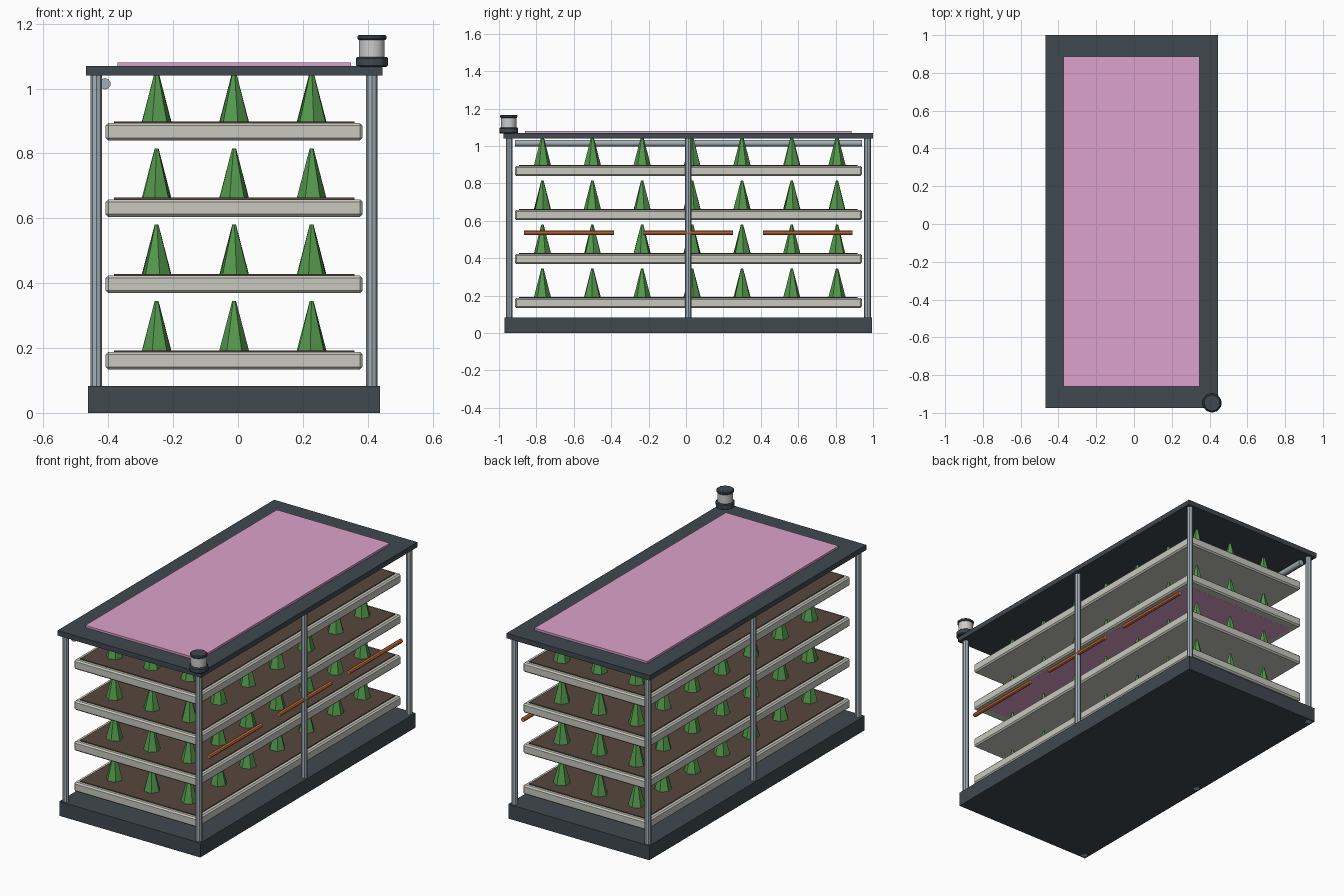
import bpy, bmesh, math, random
from mathutils import Matrix, Vector

if "Cube" in bpy.data.objects:
    bpy.data.objects.remove(bpy.data.objects["Cube"])

random.seed(3)
CX, CY = -0.012, 0.0125          # centre of the rack body


def material(name, rgb):
    m = bpy.data.materials.new(name)
    m.diffuse_color = (*rgb, 1)
    m.use_nodes = True
    m.node_tree.nodes["Principled BSDF"].inputs["Base Color"].default_value = m.diffuse_color
    return m


DARK = material("dark_frame", (0.05, 0.066, 0.08))
STEEL = material("steel", (0.37, 0.44, 0.48))
TRAY = material("tray_plastic", (0.58, 0.58, 0.52))
SOIL = material("soil", (0.095, 0.062, 0.045))
LEAF = material("leaf", (0.09, 0.32, 0.075))
PINK = material("grow_light", (0.72, 0.36, 0.60))
ORANGE = material("copper_orange", (0.65, 0.17, 0.045))
WHITE = material("lamp_white", (0.85, 0.86, 0.85))


def finish(bm, name, mat, bevel=0, smooth=False):
    me = bpy.data.meshes.new(name)
    bm.to_mesh(me)
    bm.free()
    ob = bpy.data.objects.new(name, me)
    bpy.context.collection.objects.link(ob)
    me.materials.append(mat)
    if bevel:
        mod = ob.modifiers.new("bevel", "BEVEL")
        mod.width = bevel
        mod.segments = 1
    if smooth:
        for p in me.polygons:
            p.use_smooth = len(p.vertices) == 4
    return ob


def box(name, mat, hx, hy, z0, z1, bevel=0):
    bm = bmesh.new()
    m = Matrix.Translation((CX, CY, (z0 + z1) / 2)) @ Matrix.Diagonal((2 * hx, 2 * hy, z1 - z0, 1))
    bmesh.ops.create_cube(bm, size=1, matrix=m)
    return finish(bm, name, mat, bevel)


def rod(name, mat, a, b, r, sides=8, bevel=0, smooth=False):
    a = Vector(a) + Vector((CX, CY, 0))
    b = Vector(b) + Vector((CX, CY, 0))
    d = b - a
    m = Matrix.Translation((a + b) / 2) @ d.to_track_quat("Z", "Y").to_matrix().to_4x4()
    bm = bmesh.new()
    bmesh.ops.create_cone(bm, cap_ends=True, segments=sides, radius1=r, radius2=r,
                          depth=d.length, matrix=m)
    return finish(bm, name, mat, bevel, smooth)


# base, roof and roof light panel
box("base", DARK, 0.45, 0.982, 0, 0.083)
box("roof", DARK, 0.457, 0.987, 1.04, 1.069)
box("roof_light_panel", PINK, 0.36, 0.873, 1.06, 1.081)

# six upright posts
for sx in (-1, 1):
    for sy in (-1, 0, 1):
        x, y = sx * 0.425, sy * 0.958
        rod("post", STEEL, (x, y, 0.0), (x, y, 1.05), 0.0175)

# growing trays with soil and low-poly plants
ROWS = (-0.78, -0.513, -0.247, 0.02, 0.287, 0.553, 0.795)
for i in range(4):
    z = 0.134 + 0.2353 * i
    box("tray", TRAY, 0.396, 0.928, z, z + 0.054, bevel=0.008)
    box("soil", SOIL, 0.371, 0.905, z + 0.035, z + 0.059)
    bm = bmesh.new()
    for col in (-0.239, 0, 0.239):
        for row in ROWS:
            m = (Matrix.Translation((CX + col, CY + row, z + 0.134))
                 @ Matrix.Rotation(random.uniform(0, math.pi), 4, "Z"))
            bmesh.ops.create_cone(bm, cap_ends=True, segments=6, radius1=0.046,
                                  radius2=0.006, depth=0.154, matrix=m)
    finish(bm, "plants", LEAF)

# light panel flush in the underside of the third tray
box("under_tray_light", PINK, 0.36, 0.873, 0.6042, 0.62)

# water pipe under the roof on the left side
rod("water_pipe", STEEL, (-0.398, -0.928, 1.015), (-0.398, 0.928, 1.015), 0.0175, 10, smooth=True)

# orange tubes along the right side
for y in (-0.638, 0, 0.638):
    rod("side_tube", ORANGE, (0.43, y - 0.24, 0.535), (0.43, y + 0.24, 0.535), 0.012)

# beacon on the front right corner
for name, mat, r, z0, z1, bev in (("beacon_base", DARK, 0.052, 1.067, 1.098, 0.005),
                                  ("beacon_lens", WHITE, 0.0415, 1.095, 1.153, 0),
                                  ("beacon_cap", DARK, 0.047, 1.15, 1.166, 0.004)):
    rod(name, mat, (0.425, -0.96, z0), (0.425, -0.96, z1), r, 10, bev, smooth=not bev)
